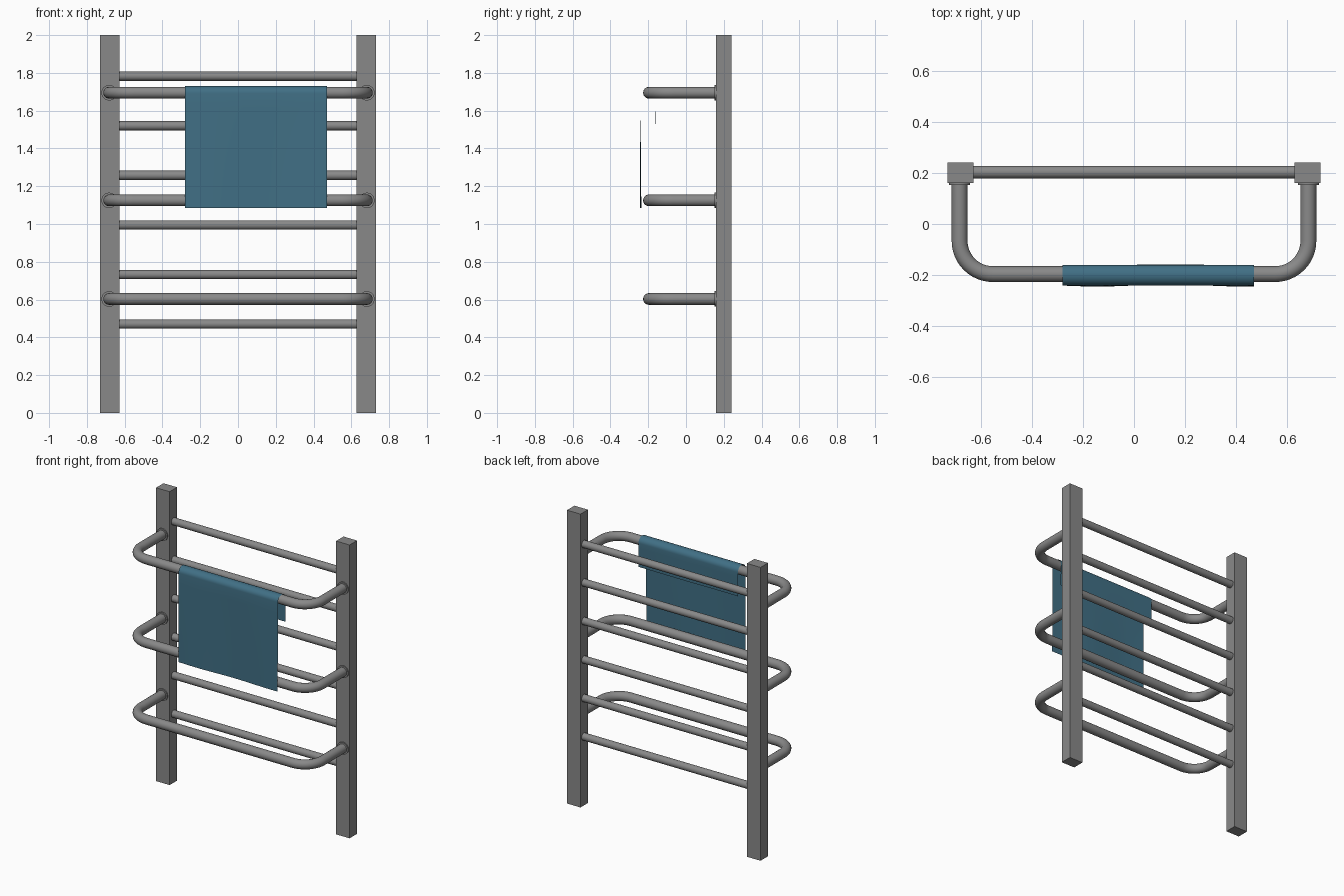
import bpy, bmesh, math
from mathutils import Matrix

if "Cube" in bpy.data.objects:
    bpy.data.objects.remove(bpy.data.objects["Cube"])


def material(name, rgb):
    m = bpy.data.materials.new(name)
    m.diffuse_color = (*rgb, 1)
    m.use_nodes = True
    m.node_tree.nodes["Principled BSDF"].inputs["Base Color"].default_value = m.diffuse_color
    return m


METAL = material("grey metal", (0.25, 0.25, 0.25))
CLOTH = material("blue towel cloth", (0.052, 0.16, 0.235))


def finish(name, bm, mat, smooth=True):
    me = bpy.data.meshes.new(name)
    bm.to_mesh(me)
    bm.free()
    ob = bpy.data.objects.new(name, me)
    bpy.context.collection.objects.link(ob)
    me.materials.append(mat)
    if smooth:
        bpy.ops.object.select_all(action='DESELECT')
        ob.select_set(True)
        bpy.context.view_layer.objects.active = ob
        bpy.ops.object.shade_smooth_by_angle(angle=math.radians(40))
    return ob


def cylinder(name, radius, length, loc, axis):
    bm = bmesh.new()
    rot = Matrix.Rotation(math.pi / 2, 4, axis)
    bmesh.ops.create_cone(bm, cap_ends=True, segments=32, radius1=radius, radius2=radius,
                          depth=length, matrix=Matrix.Translation(loc) @ rot)
    return finish(name, bm, METAL)


def tube(name, path, radius, sides=24):
    # sweep a circle along a path lying in a horizontal plane
    bm = bmesh.new()
    rings = []
    for i, (x, y, z) in enumerate(path):
        a, b = path[max(i - 1, 0)], path[min(i + 1, len(path) - 1)]
        dx, dy = b[0] - a[0], b[1] - a[1]
        d = math.hypot(dx, dy)
        nx, ny = -dy / d, dx / d
        ring = []
        for k in range(sides):
            t = 2 * math.pi * k / sides
            c, s = radius * math.cos(t), radius * math.sin(t)
            ring.append(bm.verts.new((x + nx * c, y + ny * c, z + s)))
        rings.append(ring)
    for r0, r1 in zip(rings, rings[1:]):
        for k in range(sides):
            bm.faces.new((r0[k], r0[(k + 1) % sides], r1[(k + 1) % sides], r1[k]))
    bmesh.ops.recalc_face_normals(bm, faces=bm.faces)
    return finish(name, bm, METAL)


# upright posts
for side, label in ((-1, "left"), (1, "right")):
    bm = bmesh.new()
    bmesh.ops.create_cube(bm, size=1, matrix=Matrix.Translation((side * 0.679, 0.2, 1))
                          @ Matrix.Diagonal((0.102, 0.08, 2, 1)))
    finish(label + "_post", bm, METAL, smooth=False)

# straight cross bars between the posts
for i in range(6):
    cylinder(f"cross_bar_{i + 1}", 0.0245, 1.27, (0, 0.203, 0.47 + 0.2625 * i), 'Y')

# projecting rails with rounded corners, and their collars
HX, FY, BEND = 0.682, -0.196, 0.13
for i, z in enumerate((0.603, 1.125, 1.695)):
    half = [(HX, 0.165, z)]
    for k in range(13):
        t = math.pi / 2 * k / 12
        half.append((HX - BEND + BEND * math.cos(t), FY + BEND - BEND * math.sin(t), z))
    path = half + [(-x, y, zz) for x, y, zz in reversed(half)]
    tube(f"front_rail_{i + 1}", path, 0.031)
    for side, label in ((-1, "left"), (1, "right")):
        cylinder(f"{label}_collar_{i + 1}", 0.041, 0.012, (side * HX, 0.158, z), 'X')

# towel draped over the top rail: front drop, arc over the rail, short back drop
R, ZR, YC = 0.0405, 1.692, -0.2
profile = [(YC - R, 1.085 + (ZR - 1.085) * k / 8) for k in range(8)]
for k in range(17):
    t = math.pi * (1 - k / 16)
    profile.append((YC + R * math.cos(t), ZR + 0.038 * math.sin(t)))
profile += [(YC + R, ZR + (1.53 - ZR) * k / 5) for k in range(1, 6)]
bm = bmesh.new()
cols = []
for i in range(25):
    x = -0.28 + 0.75 * i / 24
    col = []
    for y, z in profile:
        drop = max(0, ZR - z) / 0.6          # gentle ripple growing towards the hems
        col.append(bm.verts.new((x, y + 0.004 * drop * math.sin(x * 11), z)))
    cols.append(col)
for a, b in zip(cols, cols[1:]):
    for j in range(len(profile) - 1):
        bm.faces.new((a[j], b[j], b[j + 1], a[j + 1]))
finish("towel", bm, CLOTH)
